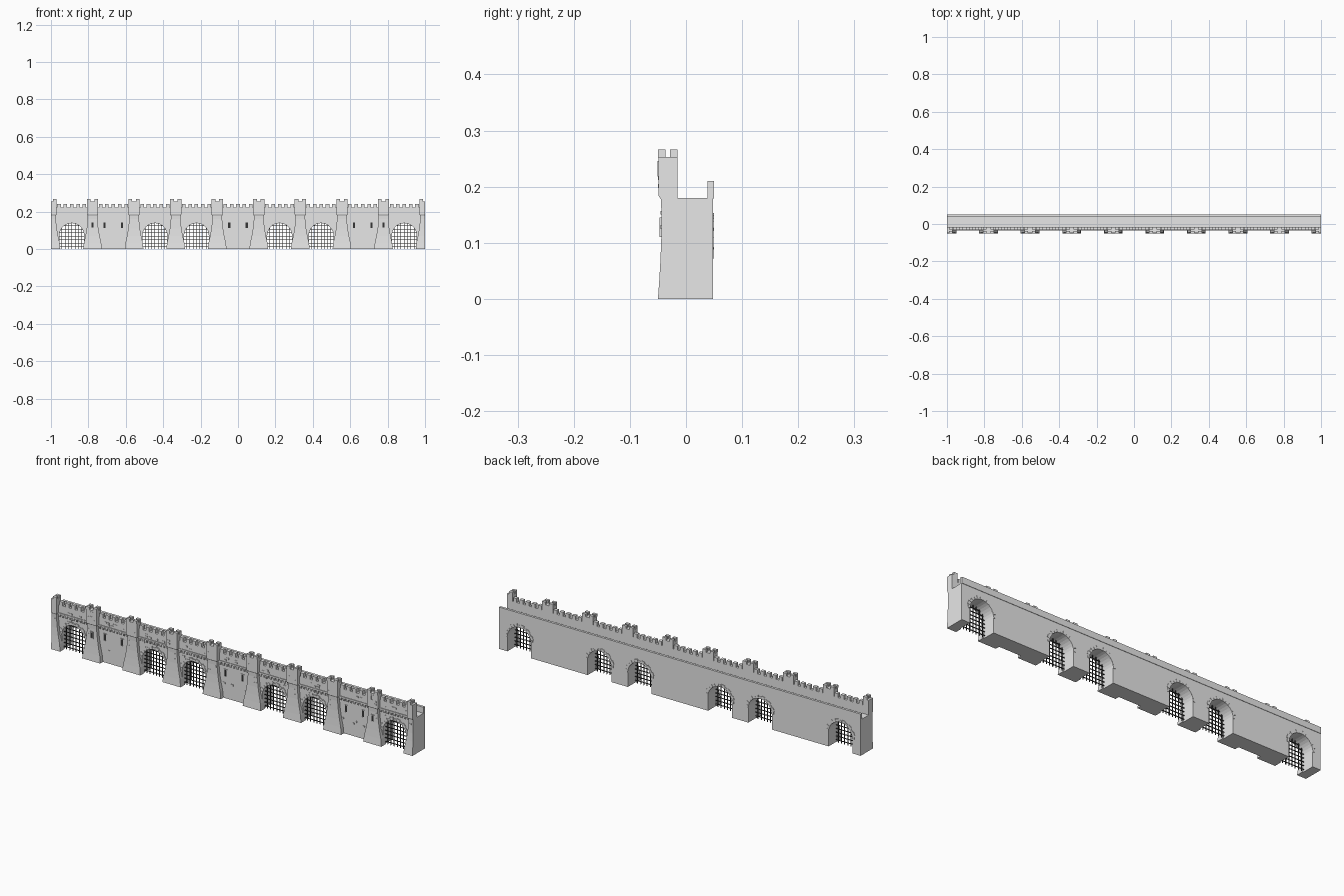
import bpy, bmesh, math, random

if "Cube" in bpy.data.objects:
    bpy.data.objects.remove(bpy.data.objects["Cube"])

random.seed(4)
N = 9
STEP = 2 / N
CENTRES = [-1 + STEP * (i + 0.5) for i in range(N)]
GATES = [CENTRES[i] for i in (0, 2, 3, 5, 6, 8)]
SOLID = [CENTRES[i] for i in (1, 4, 7)]
PIERS = [-1 + STEP * i for i in range(N + 1)]
R, SPRING = 0.066, 0.072          # gate arch radius and springing height
FRONT, BACK = -0.028, 0.048       # wall faces


def material(name, c):
    m = bpy.data.materials.new(name)
    m.diffuse_color = (c, c, c, 1)
    m.use_nodes = True
    m.node_tree.nodes["Principled BSDF"].inputs["Base Color"].default_value = m.diffuse_color
    return m


STONE = material("pale_stone", 0.8)
IRON = material("dark_iron", 0.035)


def finish(name, bm, mat):
    bmesh.ops.recalc_face_normals(bm, faces=bm.faces)
    me = bpy.data.meshes.new(name)
    bm.to_mesh(me)
    bm.free()
    me.materials.append(mat)
    ob = bpy.data.objects.new(name, me)
    bpy.context.collection.objects.link(ob)
    return ob


def loft(bm, rings):
    loops = [[bm.verts.new(p) for p in r] for r in rings]
    n = len(loops[0])
    for a, b in zip(loops, loops[1:]):
        for i in range(n):
            j = (i + 1) % n
            bm.faces.new((a[i], a[j], b[j], b[i]))
    bm.faces.new(loops[0])
    bm.faces.new(loops[-1])


def box(bm, x0, x1, y0, y1, z0, z1):
    x0, x1 = max(x0, -1), min(x1, 1)
    if x1 - x0 < 1e-4:
        return
    loft(bm, [[(x0, y0, z), (x1, y0, z), (x1, y1, z), (x0, y1, z)] for z in (z0, z1)])


def extrude_xz(bm, pts, y0, y1):
    loft(bm, [[(x, y, z) for x, z in pts] for y in (y0, y1)])


# wall body with arched gate tunnels
outline = [(-1, 0)]
for c in GATES:
    outline.append((c - R, 0))
    outline += [(c - R * math.cos(math.pi * k / 16), SPRING + R * math.sin(math.pi * k / 16))
                for k in range(17)]
    outline.append((c + R, 0))
outline += [(1, 0), (1, 0.18), (-1, 0.18)]
bm = bmesh.new()
extrude_xz(bm, outline, FRONT, BACK)
finish("wall_body", bm, STONE)

# rear parapet along the walkway
bm = bmesh.new()
box(bm, -1, 1, 0.038, 0.05, 0.179, 0.21)
finish("rear_parapet", bm, STONE)

# front parapet, merlons, string course and corbels
bm = bmesh.new()
box(bm, -1, 1, -0.032, -0.015, 0.178, 0.222)
finish("front_parapet", bm, STONE)
bm = bmesh.new()
for c in CENTRES:
    for k in range(-2, 3):
        x = c + k * 0.034
        box(bm, x - 0.0095, x + 0.0095, -0.032, -0.015, 0.221, 0.241)
finish("parapet_merlons", bm, STONE)
bm = bmesh.new()
box(bm, -1, 1, -0.035, -0.02, 0.176, 0.184)
for c in CENTRES:
    for k in range(-4, 5):
        x = c + k * 0.019
        box(bm, x - 0.004, x + 0.004, -0.034, -0.027, 0.164, 0.177)
finish("corbel_course", bm, STONE)

# piers with splayed feet and overhanging heads
profile = [(0, 0.05, -0.05), (0.035, 0.046, -0.0475), (0.07, 0.038, -0.0455),
           (0.11, 0.031, -0.044), (0.16, 0.026, -0.044), (0.178, 0.026, -0.045),
           (0.184, 0.03, -0.049), (0.253, 0.03, -0.049)]
bm = bmesh.new()
for p in PIERS:
    rings = []
    for z, h, y in profile:
        a, b = max(p - h, -1), min(p + h, 1)
        rings.append([(a, y, z), (b, y, z), (b, -0.015, z), (a, -0.015, z)])
    loft(bm, rings)
finish("piers", bm, STONE)
bm = bmesh.new()
for p in PIERS:
    for s in (-1, 1):
        xs = sorted((p + s * 0.01, p + s * 0.03))
        for y in (-0.05, -0.0285):
            box(bm, *xs, y, y + 0.0135, 0.252, 0.266)
finish("pier_merlons", bm, STONE)

# stone rings around both mouths of each gate, with alternating long stones
bm = bmesh.new()
for c in GATES:
    for y0, y1 in ((FRONT - 0.003, FRONT + 0.002), (BACK - 0.002, BACK + 0.002)):
        for k in range(13):
            out = R + (0.016 if k % 2 else 0.011)
            a, b = math.pi * k / 13, math.pi * (k + 0.94) / 13
            extrude_xz(bm, [(c + r * math.cos(t), SPRING + r * math.sin(t))
                            for r, t in ((R, a), (out, a), (out, b), (R, b))], y0, y1)
finish("gate_arch_stones", bm, STONE)

# portcullis bars clipped to each arch
bm = bmesh.new()
T = 0.0014
for c in GATES:
    for k in range(-3, 4):
        x = k * 0.0175
        box(bm, c + x - T, c + x + T, -0.012, -0.008, 0, SPRING + math.sqrt(R * R - x * x))
    for k in range(7):
        z = 0.012 + k * 0.0185
        h = math.sqrt(R * R - max(z - SPRING, 0) ** 2)
        box(bm, c - h, c + h, -0.013, -0.009, z - T, z + T)
finish("portcullis_bars", bm, IRON)


# framed windows: stone surround plus a dark pane
def window(frame, pane, x, y, z0, z1, w):
    f = 0.0035
    box(pane, x - w, x + w, y - 0.001, y + 0.003, z0, z1)
    for s in (-1, 1):
        xs = sorted((x + s * w, x + s * (w + f)))
        box(frame, *xs, y - 0.003, y + 0.003, z0 - f, z1 + f)
    for z in (z0 - f, z1):
        box(frame, x - w, x + w, y - 0.003, y + 0.003, z, z + f)


frames, panes = bmesh.new(), bmesh.new()
for c in SOLID:
    for s in (-1, 1):
        window(frames, panes, c + s * 0.047, FRONT, 0.111, 0.142, 0.006)
for p in (PIERS[1], PIERS[-2]):
    window(frames, panes, p, -0.0445, 0.114, 0.142, 0.006)
    window(frames, panes, p, -0.0475, 0.222, 0.242, 0.006)
finish("window_surrounds", frames, STONE)
finish("window_panes", panes, IRON)

# proud stones scattered over the front
bm = bmesh.new()
for c in CENTRES:
    low = 0.06 if c in SOLID else 0.145
    for k in range(8):
        x = c + random.uniform(-0.065, 0.065)
        z = random.choice([low, low + 0.012, 0.19, 0.2])
        y = FRONT if z < 0.18 else -0.032
        w = random.uniform(0.004, 0.008)
        box(bm, x - w, x + w, y - 0.002, y + 0.002, z, z + 0.007)
for p in PIERS:
    for z, y in ((0.125, -0.044), (0.15, -0.044), (0.198, -0.0485), (0.212, -0.0485)):
        x = p + random.choice((-0.016, 0.016))
        box(bm, x - 0.006, x + 0.006, y - 0.0015, y + 0.002, z, z + 0.007)
finish("proud_stones", bm, STONE)
